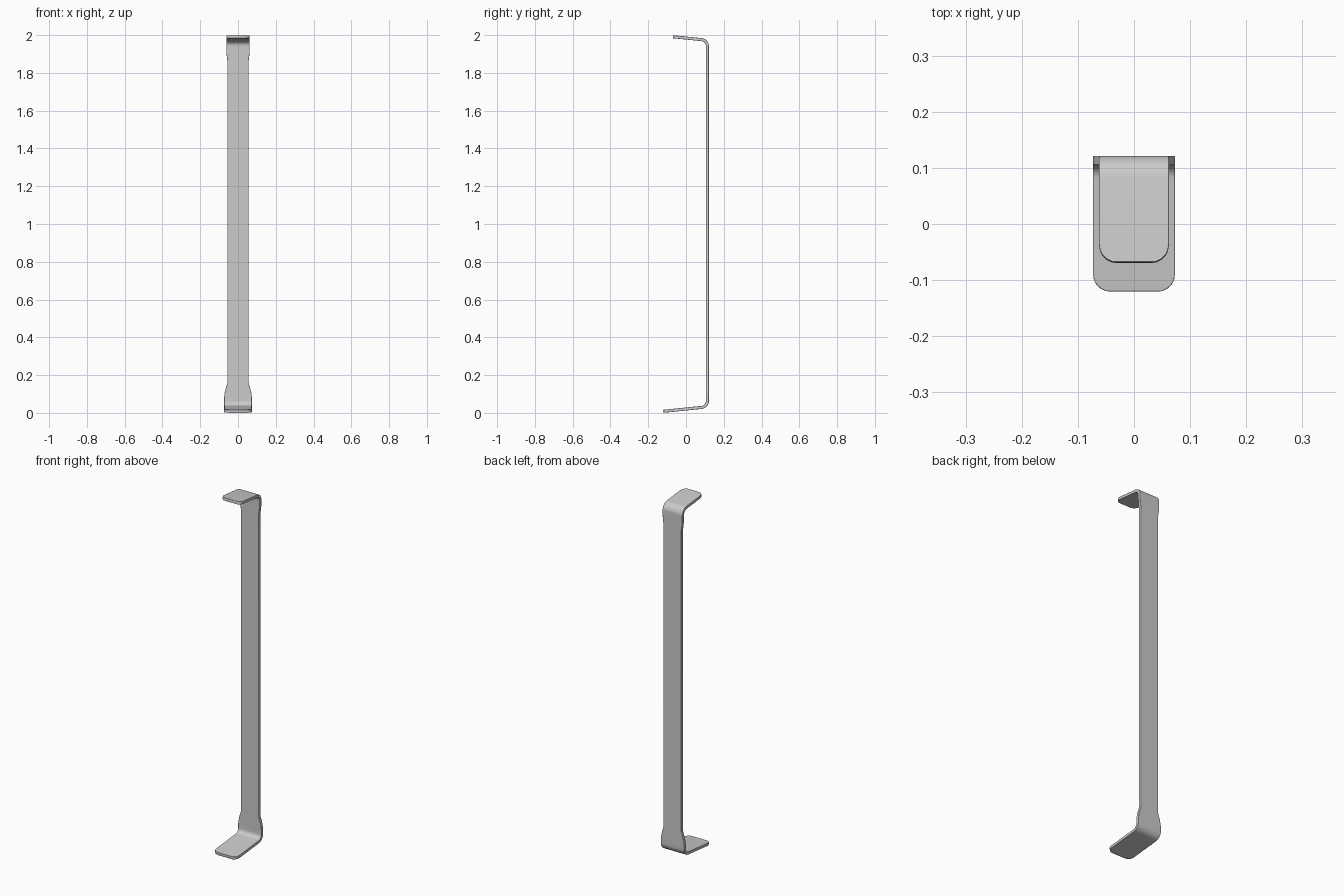
import bpy, bmesh, math
from mathutils import Vector

if "Cube" in bpy.data.objects:
    bpy.data.objects.remove(bpy.data.objects["Cube"])

HALF_T = 0.008      # half sheet thickness
STEM = 0.0555       # half width of the upright
BOT, TOP = 0.073, 0.062   # half widths of the two feet


def flange(tip, corner, direction, half_w, z_taper, taper_len, bend=0.034, r=0.031):
    """Centre line from the flange tip, round the bend, to the stem: (y, z, half width)."""
    tip, corner = Vector(tip), Vector(corner)
    d = (corner - tip).normalized()
    up = Vector((0, direction))
    rows = []
    # rounded tip corners
    for i in range(6):
        a = math.pi / 2 * i / 5
        p = tip + d * r * (1 - math.cos(a))
        rows.append((p.x, p.y, half_w - r + r * math.sin(a)))
    # fillet between flange and upright
    turn = d.angle(up)
    t = bend * math.tan(turn / 2)
    centre = corner - d * t + bend * (up - d * d.dot(up)).normalized()
    n0 = (corner - d * t - centre).normalized()
    for i in range(11):
        a = turn * i / 10
        p = centre + bend * (n0 * math.cos(a) + d * math.sin(a))
        rows.append((p.x, p.y, half_w))
    # flared neck narrowing to the stem
    for i in range(6):
        u = i / 5
        ease = 1 - u ** 1.5
        rows.append((corner.x, z_taper + direction * taper_len * (u - 1),
                     STEM + (half_w - STEM) * ease))
    return rows


lower = flange((-0.12, 0.0085), (0.113, 0.032), 1, BOT, 0.16, 0.075)
upper = flange((-0.069, 1.9915), (0.113, 1.973), -1, TOP, 1.86, -0.06 * -1)
path = lower + upper[::-1]

# sweep a flat rectangular section along the centre line
bm = bmesh.new()
rings = []
for i, (y, z, w) in enumerate(path):
    a, b = path[max(i - 1, 0)], path[min(i + 1, len(path) - 1)]
    tan = Vector((b[0] - a[0], b[1] - a[1])).normalized()
    ny, nz = -tan.y * HALF_T, tan.x * HALF_T
    rings.append([bm.verts.new((sx * w, y + s * ny, z + s * nz))
                  for sx, s in ((-1, -1), (1, -1), (1, 1), (-1, 1))])
for r0, r1 in zip(rings, rings[1:]):
    for k in range(4):
        bm.faces.new((r0[k], r0[(k + 1) % 4], r1[(k + 1) % 4], r1[k]))
bm.faces.new(rings[0])
bm.faces.new(rings[-1][::-1])
bmesh.ops.recalc_face_normals(bm, faces=bm.faces)
mesh = bpy.data.meshes.new("pull_handle")
bm.to_mesh(mesh)
bm.free()
obj = bpy.data.objects.new("pull_handle", mesh)
bpy.context.collection.objects.link(obj)

# softened sheet edges
bev = obj.modifiers.new("edge_softening", 'BEVEL')
bev.width = 0.0025
bev.segments = 2
bev.limit_method = 'ANGLE'
bev.angle_limit = math.radians(50)

bpy.context.view_layer.objects.active = obj
obj.select_set(True)
bpy.ops.object.shade_smooth_by_angle(angle=math.radians(35))
